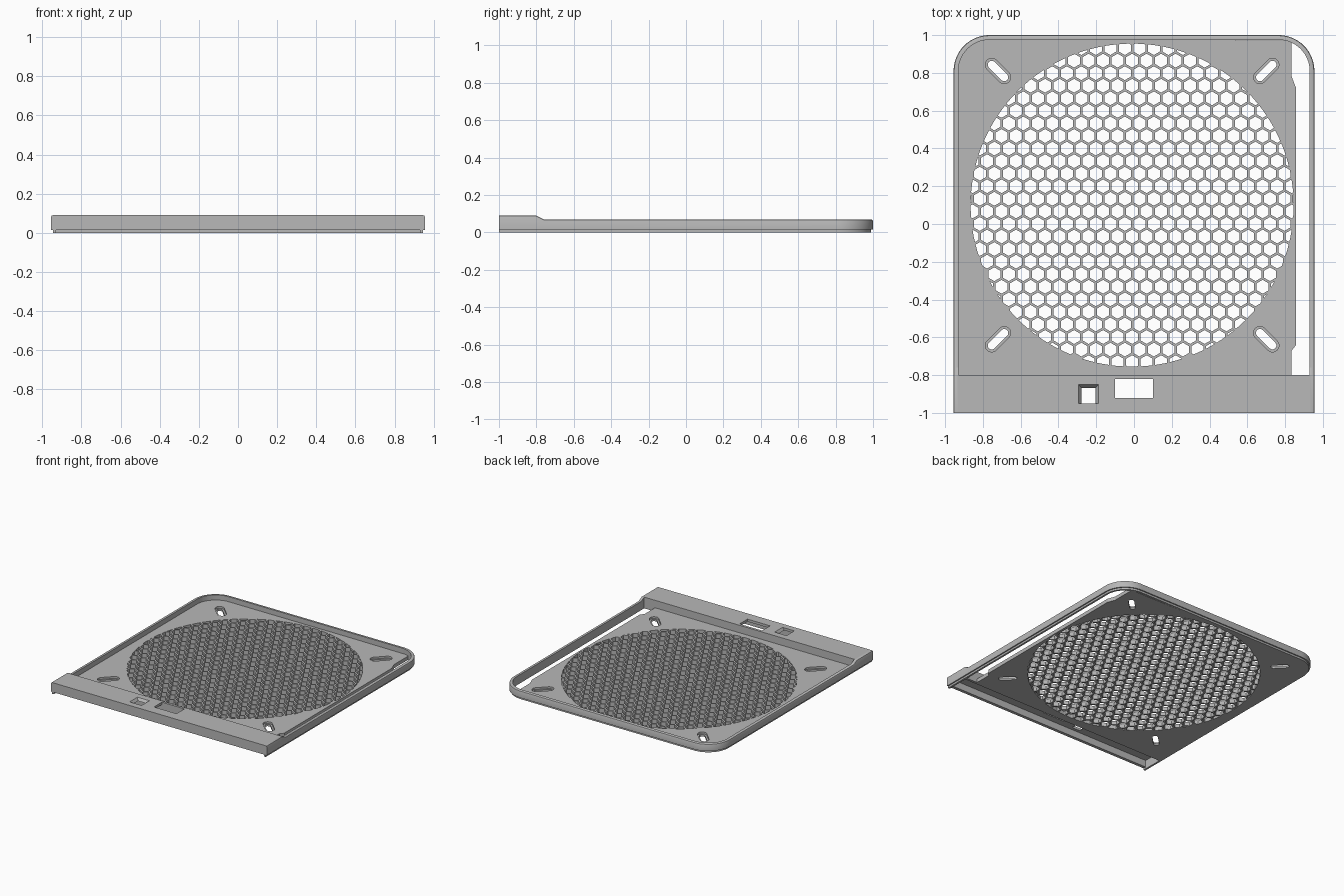
import bpy, bmesh
from math import sin, cos, pi, sqrt

if "Cube" in bpy.data.objects:
    bpy.data.objects.remove(bpy.data.objects["Cube"])

grey = bpy.data.materials.new("plain grey")
grey.use_nodes = True
COLOR = (0.48, 0.48, 0.48, 1)
grey.diffuse_color = COLOR
grey.node_tree.nodes["Principled BSDF"].inputs["Base Color"].default_value = COLOR


def finish(name, bm):
    bmesh.ops.recalc_face_normals(bm, faces=bm.faces)
    mesh = bpy.data.meshes.new(name)
    bm.to_mesh(mesh)
    bm.free()
    mesh.materials.append(grey)
    obj = bpy.data.objects.new(name, mesh)
    bpy.context.collection.objects.link(obj)
    return obj


def prisms(name, outlines, z0, z1, tops=None):
    """Closed prisms between z0 and z1; tops optionally gives other upper outlines."""
    bm = bmesh.new()
    for low, high in zip(outlines, tops or outlines):
        a = [bm.verts.new((x, y, z0)) for x, y in low]
        b = [bm.verts.new((x, y, z1)) for x, y in high]
        bm.faces.new(a)
        bm.faces.new(b)
        for i in range(len(a)):
            j = (i + 1) % len(a)
            bm.faces.new((a[i], a[j], b[j], b[i]))
    return finish(name, bm)


def rect(x0, x1, y0, y1):
    return [(x0, y0), (x1, y0), (x1, y1), (x0, y1)]


def arc(cx, cy, r, a0, a1, n):
    return [(cx + r * cos(a0 + (a1 - a0) * i / n),
             cy + r * sin(a0 + (a1 - a0) * i / n)) for i in range(n + 1)]


def boolean(obj, cutter, operation="DIFFERENCE"):
    mod = obj.modifiers.new("cut", "BOOLEAN")
    mod.operation = operation
    mod.solver = "EXACT"
    mod.object = cutter
    bpy.context.view_layer.objects.active = obj
    bpy.ops.object.modifier_apply(modifier=mod.name)
    bpy.data.objects.remove(cutter)


CX, CY, R = -0.01, 0.10, 0.855      # vent centre and radius
PLATE = 0.03                        # plate thickness
CORNER_X, CORNER_Y, CORNER_R = 0.765, 0.81, 0.19

# Base plate with a relieved edge along the side slot
outline = [(-0.94, -0.82), (0.835, -0.82), (0.835, -0.67), (0.858, -0.64),
           (0.858, 0.72), (0.835, 0.78), (0.835, 0.97)]
outline += arc(-CORNER_X, CORNER_Y, CORNER_R - 0.015, pi / 2, pi, 12)
plate = prisms("vent_plate", [outline], 0, PLATE)

# Honeycomb holes, trimmed to the round vent
pitch, hole = 0.0768, 0.0635
row_step = pitch * sqrt(3) / 2
hexes = []
for row in range(-14, 14):
    for col in range(-13, 14):
        x = CX + (col + 0.5 * (row % 2 == 0)) * pitch
        y = CY + (row + 0.5) * row_step
        if (x - CX) ** 2 + (y - CY) ** 2 < (R + 0.03) ** 2:
            hexes.append([(x + hole / sqrt(3) * sin(k * pi / 3),
                           y + hole / sqrt(3) * cos(k * pi / 3)) for k in range(6)])
honeycomb = prisms("honeycomb_cutter", hexes, -0.2, 0.2)
disc = prisms("disc_cutter", [arc(CX, CY, R, 0, 2 * pi, 128)[:-1]], -0.1, 0.1)
boolean(honeycomb, disc, "INTERSECT")
boolean(plate, honeycomb)


# Diagonal screw slots with a counterbore
def slots(r, half):
    result = []
    for k in range(4):
        a = pi / 4 + k * pi / 2
        x, y = CX + 0.71 * sqrt(2) * cos(a), CY + 0.71 * sqrt(2) * sin(a)
        dx, dy = half * cos(a), half * sin(a)
        result.append(arc(x + dx, y + dy, r, a - pi / 2, a + pi / 2, 10)
                      + arc(x - dx, y - dy, r, a + pi / 2, a + 3 * pi / 2, 10))
    return result


boolean(plate, prisms("slot_cutter", slots(0.021, 0.047), -0.1, 0.1))
boolean(plate, prisms("counterbore_cutter", slots(0.034, 0.047), PLATE / 2, 0.1))

# Raised rim: a stepped, chamfered section swept round the sides and back
half_path = [(0.955, -1, -1, 0, 0.09), (0.955, -0.8, -1, 0, 0.09),
             (0.955, -0.76, -1, 0, 0.07)]
for i in range(17):
    a = pi / 2 * i / 16
    half_path.append((CORNER_X + CORNER_R * cos(a), CORNER_Y + CORNER_R * sin(a),
                      -cos(a), -sin(a), 0.07))
path = half_path + [(-x, y, -nx, ny, h) for x, y, nx, ny, h in reversed(half_path)]
bm = bmesh.new()
rings = []
for x, y, nx, ny, h in path:
    section = [(0.01, 0), (0.01, 0.015), (0, 0.015), (0, h - 0.01), (0.003, h - 0.003),
               (0.01, h), (0.025, h), (0.025, 0)]
    rings.append([bm.verts.new((x + d * nx, y + d * ny, z)) for d, z in section])
for a, b in zip(rings, rings[1:]):
    for i in range(len(a)):
        j = (i + 1) % len(a)
        bm.faces.new((a[i], a[j], b[j], b[i]))
bm.faces.new(rings[0])
bm.faces.new(rings[-1])
rim = finish("outer_rim", bm)

# Hollow front bar: cover, front wall and back wall
cover = prisms("front_bar_cover", [rect(-0.94, 0.94, -1, -0.8)], 0.07, 0.09)
boolean(cover, prisms("window_cutter", [rect(-0.1, 0.1, -0.92, -0.82)], 0, 0.2))
boolean(cover, prisms("socket_cutter", [rect(-0.278, -0.205, -0.95, -0.868)], 0.069, 0.091,
                      [rect(-0.295, -0.188, -0.95, -0.85)]))
prisms("front_bar_front_wall", [rect(-0.94, 0.94, -1, -0.975)], 0.015, 0.075)
prisms("front_bar_back_wall", [rect(-0.94, 0.94, -0.82, -0.8)], 0, 0.075)

# Smooth the rounded rim and keep its edges crisp
bpy.ops.object.select_all(action="DESELECT")
rim.select_set(True)
bpy.context.view_layer.objects.active = rim
bpy.ops.object.shade_smooth_by_angle(angle=pi / 7)
